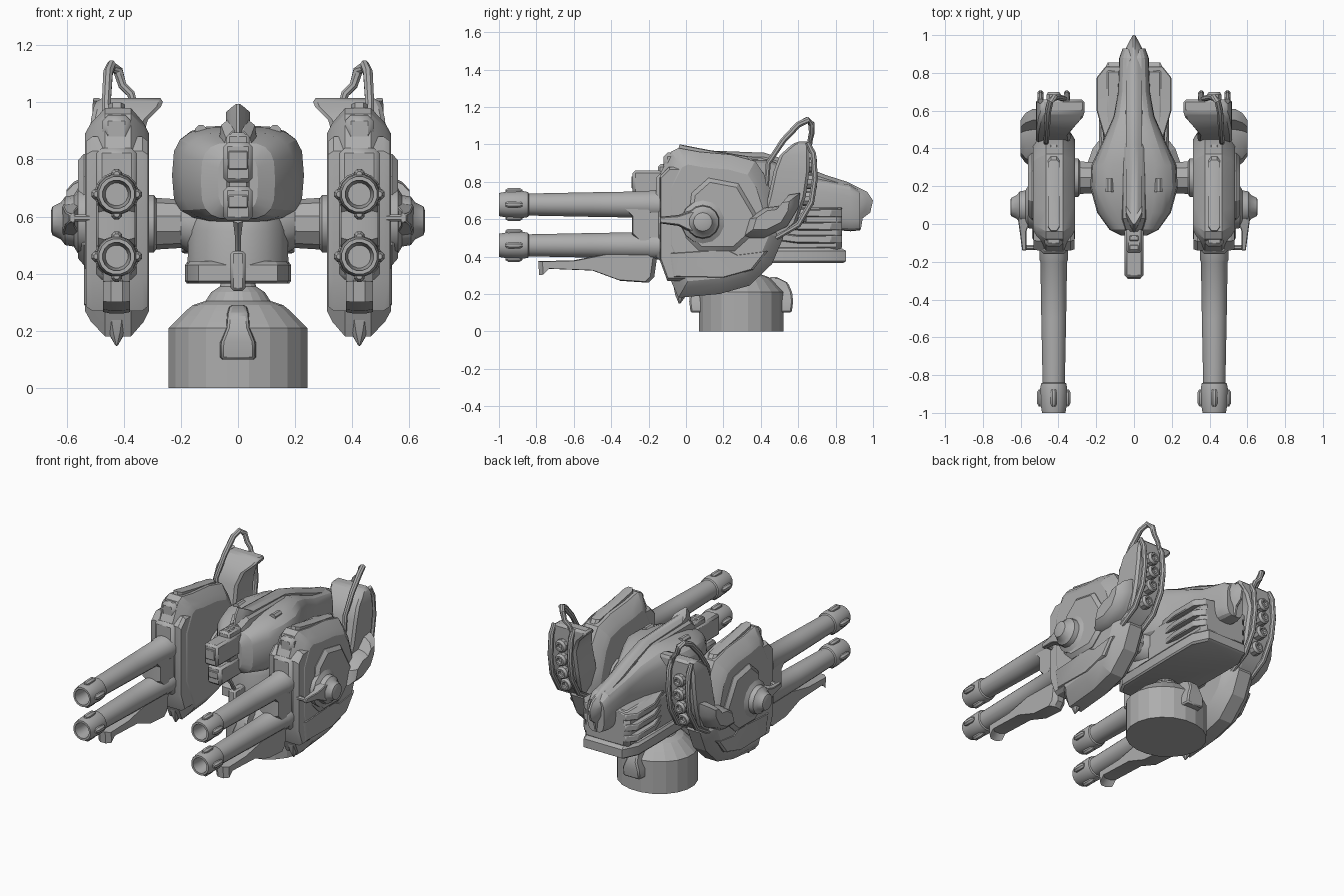
import bpy, bmesh, math
from mathutils import Vector

grey = bpy.data.materials.new("gunmetal_grey")
grey.diffuse_color = (0.42, 0.42, 0.42, 1)


def loft(name, rings, bevel=0.0, mirror=False, angle=32):
    """Skin equal-sized rings of points and cap both ends."""
    bm = bmesh.new()
    vs = [[bm.verts.new(p) for p in r] for r in rings]
    n = len(vs[0])
    for a, b in zip(vs, vs[1:]):
        for i in range(n):
            j = (i + 1) % n
            bm.faces.new((a[i], a[j], b[j], b[i]))
    bm.faces.new(vs[0][::-1])
    bm.faces.new(vs[-1])
    bmesh.ops.recalc_face_normals(bm, faces=bm.faces)
    me = bpy.data.meshes.new(name)
    bm.to_mesh(me)
    bm.free()
    me.materials.append(grey)
    ob = bpy.data.objects.new(name, me)
    bpy.context.collection.objects.link(ob)
    bpy.ops.object.select_all(action='DESELECT')
    ob.select_set(True)
    bpy.context.view_layer.objects.active = ob
    bpy.ops.object.shade_smooth_by_angle(angle=math.radians(angle))
    if bevel:
        m = ob.modifiers.new("bevel", 'BEVEL')
        m.width, m.segments, m.limit_method = bevel, 1, 'ANGLE'
        m.angle_limit = math.radians(35)
    if mirror:
        m = ob.modifiers.new("mirror", 'MIRROR')
        m.use_mirror_merge = False
    return ob


def circle(c, t, r, n):
    t = Vector(t).normalized()
    ref = Vector((0, 1, 0)) if abs(t.x) > 0.9 else Vector((1, 0, 0))
    u = (ref - t * t.dot(ref)).normalized()
    v = t.cross(u)
    return [Vector(c) + r * (u * math.cos(a) + v * math.sin(a))
            for a in (2 * math.pi * (i + 0.5) / n for i in range(n))]


def turned(name, origin, axis, prof, n=16, **kw):
    """Revolve (distance, radius) pairs about an axis."""
    o, d = Vector(origin), Vector(axis)
    return loft(name, [circle(o + d * t, d, r, n) for t, r in prof], **kw)


def tube(name, pts, radii, n=8, **kw):
    p = [Vector(q) for q in pts]
    last = len(p) - 1
    return loft(name, [circle(p[i], p[min(i + 1, last)] - p[max(i - 1, 0)], radii[i], n)
                       for i in range(len(p))], **kw)


def slab(name, prof, layers, **kw):
    """Side profile (y, z) stacked across x, scaled about its middle per layer."""
    cy = (min(p[0] for p in prof) + max(p[0] for p in prof)) / 2
    cz = (min(p[1] for p in prof) + max(p[1] for p in prof)) / 2
    return loft(name, [[(x, cy + (y - cy) * s, cz + (z - cz) * s) for y, z in prof]
                       for x, s in layers], **kw)


def box(name, x0, x1, y0, y1, z0, z1, bevel=0.01, mirror=False):
    return loft(name, [[(x0, y0, z), (x1, y0, z), (x1, y1, z), (x0, y1, z)]
                       for z in (z0, z1)], bevel, mirror)


def oval(y, w, lo, hi, n=20, e=0.6):
    """Squarish oval section of the hull at a given y."""
    f = lambda c: math.copysign(abs(c) ** e, c)
    return [(w * f(math.cos(a)), y, (lo + hi) / 2 + (hi - lo) / 2 * f(math.sin(a)))
            for a in (2 * math.pi * i / n for i in range(n))]


# Faceted pedestal, slightly shorter in depth, with front and back clamps
ped = turned("pedestal", (0, 0.295, 0), (0, 0, 1),
             [(0, .246), (.21, .246), (.27, .185), (.29, .16), (.305, .115), (.335, .095), (.355, .065), (.40, .05)],
             20, angle=10)
ped.scale.y, ped.location.y = .93, .295 * .07
for name, s in (("front_clamp", -1), ("back_clamp", 1)):
    loft(name, [[(x * w, .295 + s * d, z) for x, d in ((-1, .15), (1, .15), (.85, o), (-.85, o))]
                for z, w, o in ((.10, .07, .27), (.16, .068, .278), (.21, .045, .272), (.26, .04, .25),
                                (.29, .03, .19))], .008)

# Lower hull, neck and rear slats
plan = [(.14, .03), (.18, .10), (.188, .55), (.188, .76), (.14, .86)]
plan += [(-x, y) for x, y in plan[::-1]]
loft("lower_tray", [[(x * s, .44 + (y - .44) * s, z) for x, y in plan]
                    for z, s in ((.365, .95), (.375, .99), (.43, .99), (.445, .93))])
turned("neck", (0, .21, 0), (0, 0, 1), [(.42, .18), (.55, .178), (.58, .17), (.64, .15)], 16)
box("rear_core", -.165, .165, .3, .835, .42, .665, .03)
for i, z in enumerate((.49, .56, .63)):
    loft("rear_slat_%d" % i, [[(x0, y, z + dz + (.025 if y < .5 else 0)) for x0, dz in
                               ((.06, -.025), (w, -.018), (w, .022), (.06, .035))]
                              for y, w in ((.40, .14), (.60, .198), (.775, .198), (.835, .15))],
         .005, True)

# Bulbous hull that tapers to the tail, roof hump and spine
loft("hull", [oval(*r) for r in (
    (-.06, .07, .62, .82), (-.03, .13, .59, .86), (.06, .195, .58, .895), (.19, .231, .575, .915),
    (.31, .226, .575, .92), (.44, .165, .58, .92), (.57, .108, .57, .87), (.70, .085, .55, .82),
    (.88, .078, .535, .785), (.93, .06, .54, .75))], angle=22)
loft("roof_hump", [[(-w, y, .84), (w, y, .84), (w * .85, y, h - .025), (w * .4, y, h),
                    (-w * .4, y, h), (-w * .85, y, h - .025)]
                   for y, w, h in ((-.03, .05, .90), (.03, .07, .945), (.40, .065, .94), (.60, .05, .885))])
slab("spine", [(-.05, .85), (-.03, .95), (.0, .995), (.04, .97), (.42, .955), (.6, .895), (.75, .835),
               (.86, .80), (.97, .745), (1, .70), (.985, .635), (.945, .605), (.935, .545), (.87, .54), (.5, .7)],
     [(-.042, .87), (-.024, .94), (-.006, 1), (.006, 1), (.024, .94), (.042, .87)])
tube("roof_pin", [(.13, .17, .90), (.13, .24, .90)], [.022, .022], mirror=True)

# Front sensor stack, strut and clasp
for name, z0, z1, y0 in (("upper_sensor", .72, .86, -.285), ("lower_sensor", .585, .705, -.25)):
    box(name, -.05, .05, y0, .02, z0, z1, .014)
    box(name + "_lens", -.035, .035, y0 - .007, y0 + .02, z0 + .045, z1 - .03, .004)
box("sensor_bracket", -.04, .04, -.15, .03, .68, .89)
for i in range(3):
    box("sensor_rib_%d" % i, -.025, .025, -.14 + i * .05, -.11 + i * .05, .86, .895, .005)
tube("chin_strut", [(0, -.12, .59), (0, -.07, .53), (0, -.03, .46)], [.02, .012, .012], 6)
box("chin_clasp", -.026, .026, -.07, .08, .34, .48)

# Cross axle carrying both gun pods
tube("cross_axle", [(x, .245, .575) for x in (-.36, -.2, -.14, .14, .2, .36)],
     [.095, .085, .12, .12, .085, .095], 10)
turned("axle_flange", (.285, .245, .575), (1, 0, 0), [(0, .09), (.01, .105), (.05, .105)], 12, mirror=True)

# Gun pods
slab("pod_shell", [(-.15, .43), (-.085, .28), (-.04, .18), (.18, .20), (.34, .245), (.46, .36), (.52, .50),
                   (.48, .66), (.43, .82), (.37, .91), (.24, .945), (.07, .96), (-.04, .98),
                   (-.08, .96), (-.15, .82)],
     [(.312, .78), (.33, .87), (.375, 1), (.465, 1), (.515, .87), (.535, .78)], mirror=True, angle=20)
slab("pod_face", [(-.10, .27), (-.14, .38), (-.14, .83), (-.09, .88), (.1, .88), (.1, .27)],
     [(.316, .95), (.335, 1), (.51, 1), (.532, .95)], mirror=True)
box("pod_front_panel", .355, .495, -.16, -.1, .38, .84, .018, True)
box("pod_panel_latch", .40, .45, -.175, -.15, .55, .60, .008, True)
box("pod_top_block", .375, .475, -.12, .0, .85, .955, .02, True)
tube("pod_bottom_spike", [(.425, -.02, .25), (.425, -.03, .19), (.425, -.035, .148)],
     [.055, .03, .004], 8, mirror=True)
slab("pod_roof_ridge", [(-.05, .93), (-.035, 1.0), (.12, .97), (.34, .935), (.42, .84), (.3, .85)],
     [(.395, .9), (.41, 1), (.44, 1), (.455, .9)], mirror=True)
slab("pod_lower_plate", [(-.09, .42), (-.07, .29), (.2, .285), (.36, .33), (.44, .43), (.28, .41), (.22, .44)],
     [(.49, 1), (.53, 1), (.54, .93)], mirror=True)

# Outer side plate, stepped hub and slim lever
slab("side_plate", [(.0, .50), (.07, .43), (.26, .43), (.36, .52), (.38, .62), (.28, .79), (.12, .82), (.03, .74)],
     [(.5, 1), (.54, 1), (.56, .88)], mirror=True)
turned("hub", (.5, .09, .585), (1, 0, 0),
       [(0, .12), (.06, .115), (.075, .09), (.105, .085), (.12, .065), (.15, .05), (.155, .035)], 14, mirror=True)
loft("hub_lever", [[(x0, y, z - h), (x1, y, z - h * .8), (x1, y, z + h * .8), (x0, y, z + h)]
                   for y, x0, x1, z, h in ((.10, .53, .615, .585, .075), (.03, .545, .615, .588, .065),
                                           (-.04, .57, .605, .593, .03), (-.14, .57, .592, .595, .018))],
     .004, True)
tube("lever_link", [(.51, -.125, .595), (.585, -.125, .595)], [.014, .014], mirror=True)

# Paired barrels with hollow muzzles and lugs
for tag, z in (("upper", .678), ("lower", .46)):
    turned(tag + "_barrel", (.425, 0, z), (0, -1, 0),
           [(.05, .078), (.19, .078), (.2, .072), (.5, .067), (.84, .06), (.845, .068), (.87, .073), (.96, .07),
            (1, .063), (1, .05), (.9, .04)], 16, mirror=True)
    for k in range(4):
        dx, dz = ((1, 0), (0, 1), (-1, 0), (0, -1))[k]
        x, zz = .425 + .07 * dx, z + .07 * dz
        tube("%s_muzzle_lug_%d" % (tag, k), [(x, y, zz) for y in (-.965, -.95, -.89, -.875)],
             [.01, .02, .02, .01], mirror=True)
slab("barrel_yoke", [(-.35, .68), (-.29, .62), (-.29, .52), (-.22, .45), (-.1, .45), (-.1, .70), (-.34, .695)],
     [(.36, .9), (.38, 1), (.47, 1), (.49, .9)], mirror=True)
slab("under_barrel_guard", [(-.79, .375), (-.785, .30), (-.75, .335), (-.5, .325), (-.35, .27), (-.2, .26),
                            (-.17, .29), (-.15, .43), (-.4, .42), (-.6, .38)],
     [(.378, .93), (.405, 1), (.445, 1), (.472, .93)], mirror=True)

# Rear magazines on curved arms, with vents and guard loops
loft("magazine", [[(x0, y0, z), (x1, y0, z), (x1, y1, z), (x0, y1, z)] for z, x0, x1, y0, y1 in (
    (.50, .38, .50, .36, .50), (.58, .35, .51, .40, .59), (.72, .335, .52, .44, .64), (.86, .34, .52, .47, .66),
    (.94, .315, .515, .50, .66), (.985, .27, .505, .55, .66), (1.015, .258, .49, .59, .66))],
     .014, True)
slab("magazine_arm", [(.30, .50), (.42, .50), (.54, .56), (.60, .66), (.61, .74), (.55, .73), (.50, .67),
                      (.42, .66), (.33, .60)],
     [(.46, 1), (.535, 1), (.575, .85), (.60, .62)], mirror=True)
for i in range(4):
    y, z = (.585, .625, .64, .64)[i], .62 + i * .09
    turned("magazine_vent_%d" % i, (.425, y, z), (0, 1, 0),
           [(0, .04), (.045, .04), (.06, .03), (.06, .02), (.04, .015)], 10, mirror=True)
for name, x in (("inner_vent_rail", .355), ("outer_vent_rail", .495)):
    tube(name, [(x, .48, .50), (x, .60, .57), (x, .67, .69), (x, .69, .82), (x, .68, .95), (x, .65, 1.01)],
         [.015, .017, .017, .017, .017, .014], mirror=True)
tube("guard_loop", [(.465, .43, .78), (.465, .44, .90), (.46, .52, 1.02), (.455, .60, 1.105), (.443, .65, 1.13),
                    (.42, .67, 1.11), (.405, .672, 1.06), (.375, .665, 1.03), (.36, .66, .98)],
     [.014, .015, .017, .018, .018, .018, .016, .015, .013], mirror=True)
